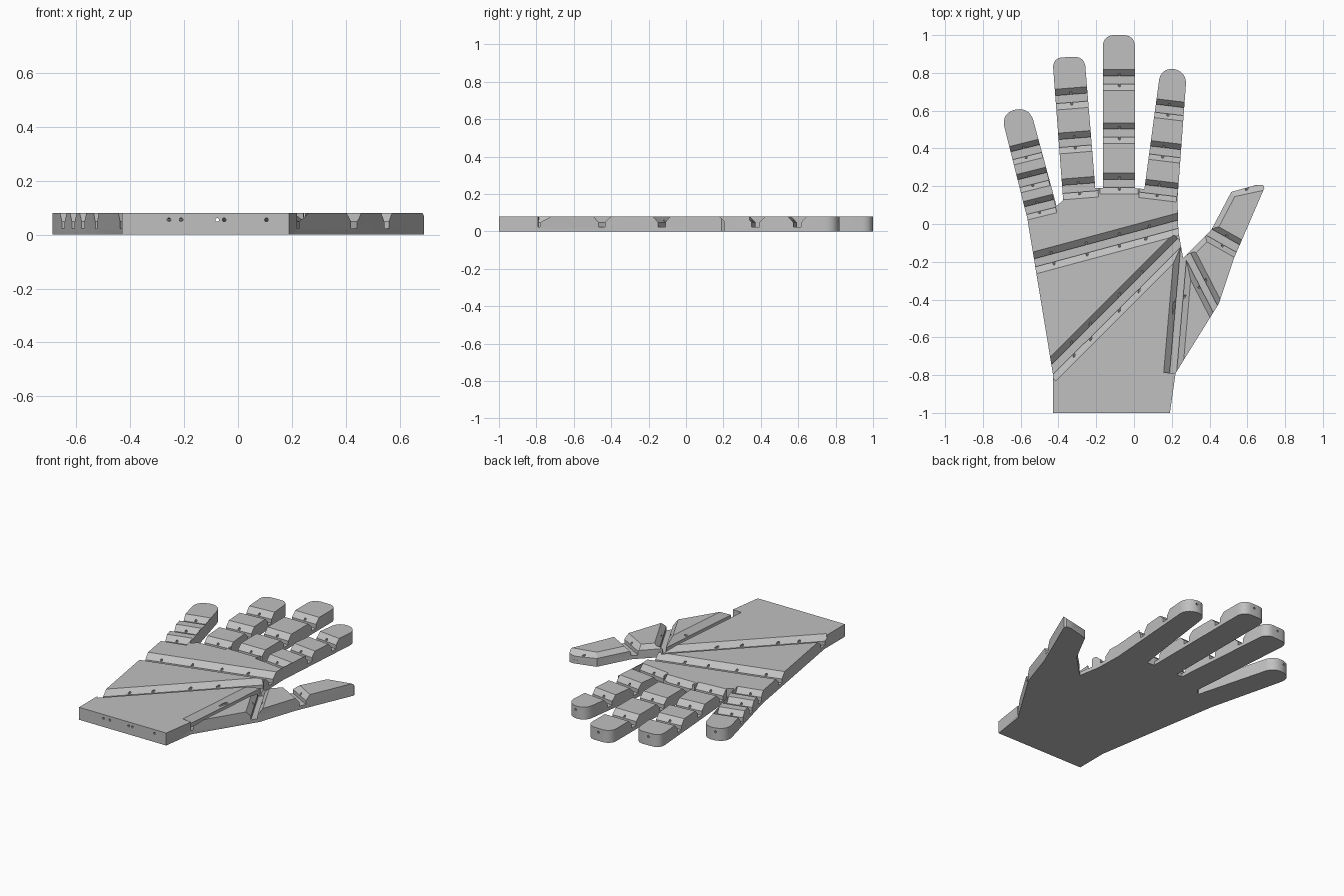
import bpy, bmesh, math
from mathutils import Vector, Matrix

old = bpy.data.objects.get("Cube")
if old:
    bpy.data.objects.remove(old, do_unlink=True)

THICK = 0.08

grey = bpy.data.materials.new("plain grey")
grey.use_nodes = True
color = (0.53, 0.53, 0.53, 1)
grey.diffuse_color = color
grey.node_tree.nodes["Principled BSDF"].inputs["Base Color"].default_value = color


def add_object(name, bm):
    bmesh.ops.recalc_face_normals(bm, faces=bm.faces)
    mesh = bpy.data.meshes.new(name)
    bm.to_mesh(mesh)
    bm.free()
    mesh.materials.append(grey)
    ob = bpy.data.objects.new(name, mesh)
    bpy.context.scene.collection.objects.link(ob)
    return ob


def rounded(before, corner, after, r, steps=8):
    """Points of a curve that replaces a corner."""
    a, c, b = Vector(before), Vector(corner), Vector(after)
    p = c + (a - c).normalized() * r
    q = c + (b - c).normalized() * r
    pts = []
    for i in range(steps + 1):
        t = i / steps
        bulge = c + (p + q - 2 * c) * 0.09
        pts.append(p * (1 - t) ** 2 + bulge * 2 * t * (1 - t) + q * t * t)
    return pts


def finger(base_r, tip_r, tip_l, base_l, r):
    """Finger outline from one base corner round the tip to the other."""
    return ([Vector(base_r)] + rounded(base_r, tip_r, tip_l, r)
            + rounded(tip_r, tip_l, base_l, r) + [Vector(base_l)])


# Hand outline, running anticlockwise from the wrist
wrist_and_thumb = [(-0.43, -1), (0.19, -1), (0.22, -0.79), (0.45, -0.42),
                   (0.53, -0.18), (0.69, 0.19), (0.685, 0.205), (0.65, 0.207),
                   (0.515, 0.17), (0.41, -0.03), (0.26, -0.18), (0.235, -0.04)]
outline = [Vector(p) for p in wrist_and_thumb]
outline += finger((0.23, 0.13), (0.28, 0.81), (0.142, 0.83), (0.055, 0.185), 0.065)
outline += finger((0.005, 0.19), (0.005, 1), (-0.165, 1), (-0.165, 0.19), 0.055)
outline += finger((-0.205, 0.19), (-0.262, 0.887), (-0.432, 0.88), (-0.375, 0.125), 0.05)
outline += finger((-0.41, 0.095), (-0.553, 0.622), (-0.705, 0.588), (-0.565, 0.03), 0.07)
outline.append(Vector((-0.43, -0.79)))

bm = bmesh.new()
base = bm.faces.new([bm.verts.new((p.x, p.y, 0)) for p in outline])
top = bmesh.ops.extrude_face_region(bm, geom=[base])["geom"]
bmesh.ops.translate(bm, vec=(0, 0, THICK),
                    verts=[v for v in top if isinstance(v, bmesh.types.BMVert)])
hand = add_object("hand_plate", bm)


def groove(bm, start, end, w=0.055, f=0.021, extra=0.0):
    """Flared groove with a narrow slot at its bottom, along a line."""
    a, b = Vector(start), Vector(end)
    along = (b - a).normalized()
    side = Vector((-along.y, along.x))
    a, b = a - along * extra, b + along * extra
    lip, shelf, floor = 0.1, 0.048, 0.023
    wide = f + (w - f) * (lip - shelf) / (THICK - shelf)
    profile = [(-f, floor), (f, floor), (f, shelf), (wide, lip), (-wide, lip), (-f, shelf)]
    rings = [[bm.verts.new((*(p + side * s), z)) for s, z in profile] for p in (a, b)]
    bm.faces.new(rings[0])
    bm.faces.new(rings[1])
    n = len(profile)
    for i in range(n):
        j = (i + 1) % n
        bm.faces.new((rings[0][i], rings[0][j], rings[1][j], rings[1][i]))


cut = bmesh.new()

# Finger joints: centres, finger direction, half length and half width of groove
joints = [
    ([(0.18, 0.605), (0.15, 0.384), (0.13, 0.178)], (0.12, 1), 0.1, 0.05),
    ([(-0.08, 0.762), (-0.08, 0.481), (-0.08, 0.214)], (0, 1), 0.1, 0.055),
    ([(-0.333, 0.665), (-0.312, 0.433), (-0.292, 0.19)], (-0.08, 1), 0.1, 0.055),
    ([(-0.582, 0.378), (-0.545, 0.23), (-0.508, 0.087)], (-0.25, 1), 0.09, 0.05),
]
for centres, direction, half, w in joints:
    d = Vector(direction).normalized()
    across = Vector((d.y, -d.x)) * half
    for c in centres:
        groove(cut, Vector(c) - across, Vector(c) + across, w)

# Palm creases
groove(cut, (-0.527, -0.206), (0.238, 0), 0.058, extra=0.03)
groove(cut, (-0.44, -0.778), (0.233, -0.106), 0.055, extra=0.02)

# Thumb creases
groove(cut, (0.207, -0.79), (0.265, -0.12), 0.05, 0.018)
groove(cut, (0.297, -0.19), (0.435, -0.458), 0.046, 0.018, extra=0.03)
groove(cut, (0.4, -0.045), (0.56, -0.135), 0.05, extra=0.04)

# Chamfers along the inner side and tip of the thumb
for a, b in (((0.3, -0.14), (0.41, -0.03)), ((0.41, -0.03), (0.515, 0.17)),
             ((0.515, 0.17), (0.7, 0.21))):
    a, b = Vector(a), Vector(b)
    d = (b - a).normalized()
    out = Vector((-d.y, d.x)) * 0.027
    groove(cut, a + out, b + out, extra=0.015)
groove_cutter = add_object("groove_cutter", cut)

# Cord channels from the wrist to each tip
channels = [
    [(-0.055, -1.03), (0.06, -0.09), (0.13, 0.178), (0.215, 0.86)],
    [(-0.077, -1.03), (-0.077, 1.03)],
    [(-0.21, -1.03), (-0.25, -0.12), (-0.292, 0.19), (-0.355, 0.93)],
    [(-0.25, -1.03), (-0.32, -0.68), (-0.43, -0.18), (-0.508, 0.087), (-0.645, 0.66)],
    [(0.1, -1.03), (0.21, -0.42), (0.37, -0.32), (0.48, -0.09), (0.62, 0.24)],
]
bm = bmesh.new()
for path in channels:
    for a, b in zip(path, path[1:]):
        a, b = Vector((*a, 0.055)), Vector((*b, 0.055))
        turn = (b - a).to_track_quat("Z", "Y").to_matrix().to_4x4()
        bmesh.ops.create_cone(bm, cap_ends=True, segments=10, radius1=0.007,
                              radius2=0.007, depth=(b - a).length,
                              matrix=Matrix.Translation((a + b) / 2) @ turn)
channel_cutter = add_object("channel_cutter", bm)

# Cut the plate, then keep the finished mesh only
for cutter in (groove_cutter, channel_cutter):
    cutter.hide_render = True
    mod = hand.modifiers.new(cutter.name, "BOOLEAN")
    mod.operation = "DIFFERENCE"
    mod.solver = "EXACT"
    mod.use_self = True
    mod.object = cutter
bpy.context.view_layer.update()
done = bpy.data.meshes.new_from_object(
    hand.evaluated_get(bpy.context.evaluated_depsgraph_get()))
hand.modifiers.clear()
hand.data = done
done.name = "hand_plate"
done.materials.clear()
done.materials.append(grey)
for poly in done.polygons:
    poly.material_index = 0
for cutter in (groove_cutter, channel_cutter):
    bpy.data.objects.remove(cutter, do_unlink=True)

# Smooth fingertips with crisp creases
bpy.ops.object.select_all(action="DESELECT")
hand.select_set(True)
bpy.context.view_layer.objects.active = hand
bpy.ops.object.shade_smooth_by_angle(angle=math.radians(25))
